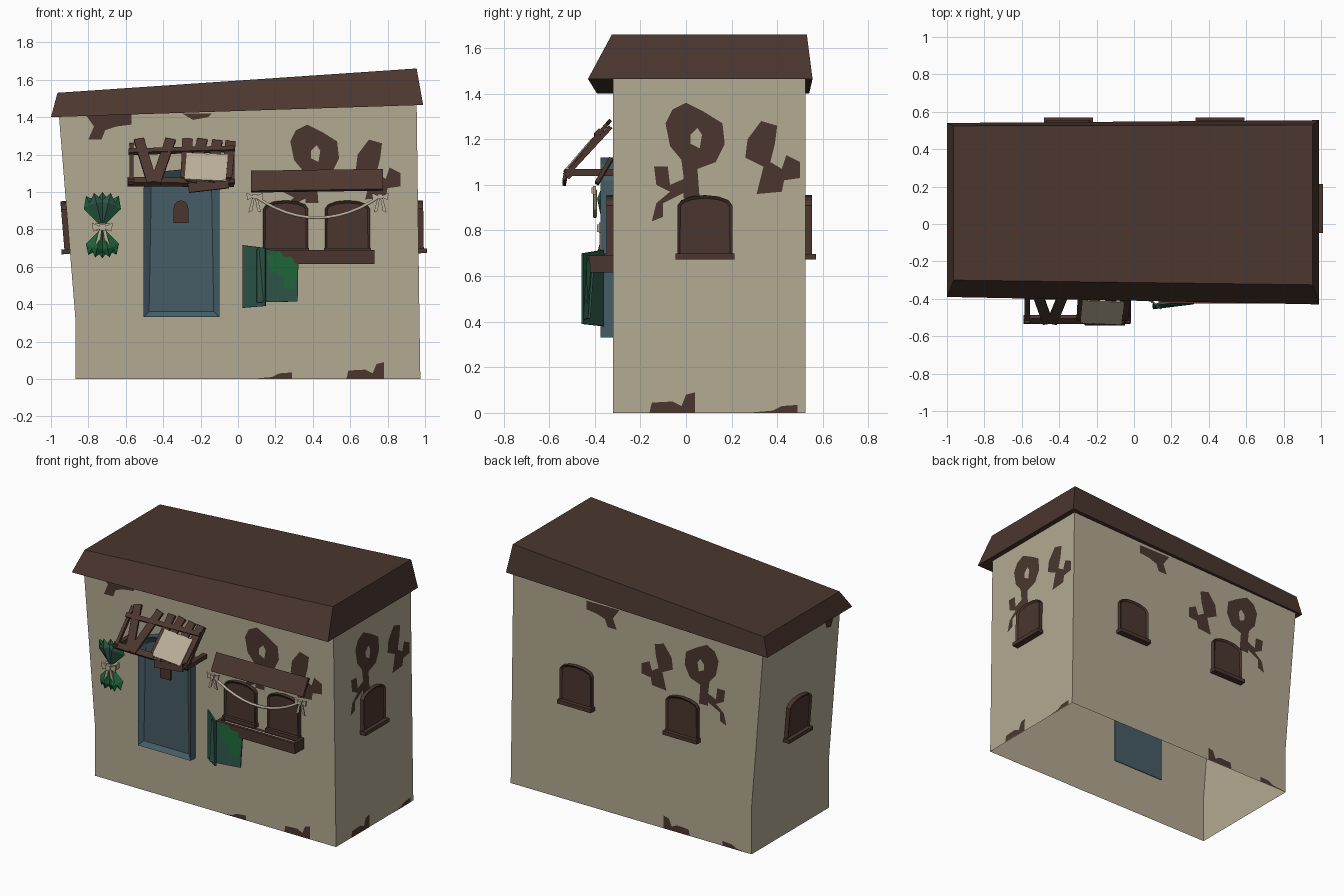
import bpy, bmesh, math
from mathutils import Matrix, Vector

if "Cube" in bpy.data.objects:
    bpy.data.objects.remove(bpy.data.objects["Cube"])


def material(name, rgb):
    m = bpy.data.materials.new(name)
    m.use_nodes = True
    m.diffuse_color = (*rgb, 1)
    m.node_tree.nodes["Principled BSDF"].inputs["Base Color"].default_value = (*rgb, 1)
    return m


PLASTER = material("beige plaster", (0.45, 0.40, 0.29))
BROWN = material("dark brown wood", (0.07, 0.037, 0.028))
BLUE = material("blue grey paint", (0.062, 0.11, 0.135))
TEAL = material("teal cloth", (0.026, 0.09, 0.066))
GREEN = material("leaf green", (0.012, 0.13, 0.04))
CREAM = material("cream cloth", (0.50, 0.43, 0.32))


def finish(name, bm, mat):
    bmesh.ops.recalc_face_normals(bm, faces=bm.faces)
    me = bpy.data.meshes.new(name)
    bm.to_mesh(me)
    bm.free()
    me.materials.append(mat)
    ob = bpy.data.objects.new(name, me)
    bpy.context.collection.objects.link(ob)
    return ob


def loft(name, lower, upper, mat, caps=True):
    """Join two matching rings of points."""
    bm = bmesh.new()
    a = [bm.verts.new(p) for p in lower]
    b = [bm.verts.new(p) for p in upper]
    n = len(a)
    for i in range(n):
        bm.faces.new((a[i], a[(i + 1) % n], b[(i + 1) % n], b[i]))
    if caps:
        bm.faces.new(a[::-1])
        bm.faces.new(b)
    return finish(name, bm, mat)


# Wall frames: local u runs along the wall, v up it, n outward
def frame(u, v, n, origin):
    u, v, n = Vector(u), Vector(v).normalized(), Vector(n).normalized()
    m = Matrix((u, v, n)).transposed().to_4x4()
    m.translation = origin
    return m


FRONT = frame((1, 0, 0), (0, 0, 1), (0, -1, 0), (0, -0.32, 0))
BACK = frame((-1, 0, 0), (0, 0, 1), (0, 1, 0), (0, 0.525, 0))
RIGHT = frame((0, 1, 0), (-0.014, 0, 1), (1, 0, 0.014), (0.975, 0, 0))
LEFT = frame((0, -1, 0), (-0.084, 0, 1), (-1, 0, -0.084), (-0.842, 0, 0))


def prism(name, pts, fr, n0, n1, mat, inset=0, recess=0):
    """Extrude an outline from a wall, with an optional recessed front."""
    bm = bmesh.new()
    lo = [bm.verts.new(fr @ Vector((u, v, n0))) for u, v in pts]
    hi = [bm.verts.new(fr @ Vector((u, v, n1))) for u, v in pts]
    k = len(pts)
    for i in range(k):
        bm.faces.new((lo[i], lo[(i + 1) % k], hi[(i + 1) % k], hi[i]))
    bm.faces.new(lo[::-1])
    top = bm.faces.new(hi)
    bm.normal_update()
    if inset:
        bmesh.ops.inset_region(bm, faces=[top], thickness=inset, depth=-recess)
    return finish(name, bm, mat)


def slab(name, u0, u1, v0, v1, n0, n1, mat, fr=FRONT):
    return prism(name, [(u0, v0), (u1, v0), (u1, v1), (u0, v1)], fr, n0, n1, mat)


def patch(name, pts, fr, mat=BROWN, shift=0, flip=1, n=0.004):
    bm = bmesh.new()
    bm.faces.new([bm.verts.new(fr @ Vector((flip * (u + shift), v, n))) for u, v in pts])
    if flip < 0:
        bmesh.ops.reverse_faces(bm, faces=bm.faces)
    me = bpy.data.meshes.new(name)
    bm.to_mesh(me)
    bm.free()
    me.materials.append(mat)
    bpy.context.collection.objects.link(bpy.data.objects.new(name, me))


def beam(name, a, b, width, thick, mat, up=(0, -0.7, 0.7)):
    a, b = Vector(a), Vector(b)
    d = (b - a).normalized()
    side = d.cross(Vector(up)).normalized() * width / 2
    nor = side.cross(d).normalized() * thick / 2
    ring = (side + nor, side - nor, -side - nor, -side + nor)
    return loft(name, [a + r for r in ring], [b + r for r in ring], mat)


# Leaning walls, open underneath
def wall_ring(x0, x1, z0, z1):
    return [(x0, -0.32, z0), (x1, -0.32, z1), (x1, 0.525, z1), (x0, 0.525, z0)]


base, knee, eave = wall_ring(-0.87, 0.975, 0, 0), wall_ring(-0.87, 0.97, 0.33, 0.33), wall_ring(-0.96, 0.955, 1.44, 1.48)
loft("lower_walls", base, knee, PLASTER, False)
loft("upper_walls", knee, eave, PLASTER, False)

# Sloping roof
loft("roof",
     [(-1, -0.39, 1.40), (0.99, -0.43, 1.465), (0.99, 0.555, 1.465), (-1, 0.54, 1.40)],
     [(-0.965, -0.30, 1.53), (0.955, -0.325, 1.66), (0.955, 0.53, 1.66), (-0.965, 0.525, 1.53)], BROWN)


# Arched shutters with sills
def arch(c, half, z0, z1, rise, steps=6):
    top = [(c + half * math.cos(math.pi * i / steps), z1 - rise + rise * math.sin(math.pi * i / steps))
           for i in range(steps + 1)]
    return [(c - half, z0), (c + half, z0)] + top


def window(name, fr, c, sill=True):
    prism(name, arch(c, 0.12, 0.68, 0.955, 0.045), fr, -0.01, 0.028, BROWN, 0.014, 0.01)
    if sill:
        slab(name + "_sill", c - 0.13, c + 0.13, 0.672, 0.698, -0.01, 0.045, BROWN, fr)


window("right_window", RIGHT, 0.083)
window("left_window", LEFT, -0.09)
window("back_window_a", BACK, -0.46)
window("back_window_b", BACK, 0.35)
window("front_window_a", FRONT, 0.255, False)
window("front_window_b", FRONT, 0.585, False)

# Ledge and plank canopy at the front windows
slab("window_ledge", 0.13, 0.73, 0.615, 0.66, 0, 0.1, BROWN)
slab("ledge_rail", 0.13, 0.73, 0.655, 0.69, 0.085, 0.105, BROWN)
for x in (0.13, 0.71):
    slab("ledge_end", x, x + 0.02, 0.655, 0.69, 0, 0.09, BROWN)
slab("ledge_lining", 0.15, 0.71, 0.66, 0.666, 0.03, 0.084, CREAM)
for i, x in enumerate((0.14, 0.47)):
    slab("front_sill", x - 0.01, x + 0.24, 0.675, 0.70, 0, 0.04, BROWN)
beam("window_canopy", (0.07, -0.36, 1.055), (0.775, -0.36, 1.065), 0.125, 0.018, BROWN, (0, -0.85, 0.5))

# Door with arched surround and little hatch
door_shape = arch(-0.3025, 0.2025, 0.33, 1.12, 0.1, 8)
prism("door", door_shape, FRONT, -0.005, 0.055, BLUE, 0.042, 0.025)
prism("door_hatch", arch(-0.305, 0.04, 0.835, 0.955, 0.045), FRONT, 0.02, 0.04, BROWN)

# Broken slatted porch roof
SLOPE_TOP, SLOPE_LOW = (-0.335, 1.28), (-0.53, 1.05)


def slat(x0, x1, t0=0.0, t1=1.0, width=0.055):
    at = lambda x, t: (x, *(p + (q - p) * t for p, q in zip(SLOPE_TOP, SLOPE_LOW)))
    beam("porch_slat", at(x0, t0), at(x1, t1), width, 0.015, BROWN)


for x0, x1, t0, t1 in ((-0.53, -0.46, 0, 1), (-0.36, -0.44, 0, 1), (-0.27, -0.28, 0, 0.9),
                       (-0.19, -0.25, 0, 1), (-0.11, -0.15, 0.03, 1), (-0.04, -0.06, 0.05, 0.9)):
    slat(x0, x1, t0, t1)
for x in (-0.57, -0.03):
    beam("porch_arm", (x, -0.32, 1.055), (x, -0.53, 1.055), 0.03, 0.03, BROWN, (0, 0, 1))
    beam("porch_rafter", (x, -0.33, 1.255), (x, -0.52, 1.05), 0.022, 0.02, BROWN)
beam("porch_top_rail", (-0.585, -0.385, 1.215), (-0.02, -0.385, 1.23), 0.03, 0.02, BROWN)
beam("porch_front_rail", (-0.59, -0.51, 1.055), (-0.02, -0.51, 1.05), 0.04, 0.03, BROWN)
beam("porch_loose_board", (-0.265, -0.53, 1.02), (-0.05, -0.53, 1.045), 0.05, 0.015, BROWN, (0, -1, 0.2))
beam("porch_cloth", (-0.28, -0.465, 1.135), (-0.06, -0.475, 1.125), 0.185, 0.012, CREAM, (0, -0.75, 0.65))


# Ribbon bows
def bow(name, x, z, s, n):
    for side in (-1, 1):
        pts = lambda *uv: [(x + side * s * u, z + s * v) for u, v in uv]
        prism(name + "_loop", pts((0, 0), (0.9, -0.4), (1, 0.45)), FRONT, n, n + 0.012, CREAM)
        prism(name + "_tail", pts((0, 0), (0.3, -0.1), (0.75, -1.9), (0.3, -1.7)), FRONT, n, n + 0.009, CREAM)
    slab(name + "_knot", x - 0.3 * s, x + 0.3 * s, z - 0.3 * s, z + 0.3 * s, n, n + 0.02, CREAM)


for x in (0.09, 0.76):
    bow("garland_bow", x, 0.975, 0.045, 0.075)

# Sagging garland
curve = bpy.data.curves.new("garland", "CURVE")
curve.dimensions = "3D"
curve.bevel_depth = 0.009
curve.bevel_resolution = 1
spline = curve.splines.new("POLY")
spline.points.add(12)
for i, p in enumerate(spline.points):
    t = i / 6 - 1
    p.co = (0.425 + 0.335 * t, -0.40, 0.862 + 0.115 * t * t, 1)
curve.materials.append(CREAM)
bpy.context.collection.objects.link(bpy.data.objects.new("garland", curve))


# Hanging herb bunch: folded leaves fanned above and below the tie
def leaf(angle, length, width, mat, depth):
    d = Vector((math.sin(angle), 0, math.cos(angle)))
    s = Vector((d.z, 0, -d.x)) * width / 2
    root = Vector((-0.725, -0.335, 0.81))
    out = Vector((0, -depth, 0))
    mid = root + d * length * 0.7 + out
    tip = root + d * length + out * 0.6
    fold = Vector((0, 0.025, 0))
    bm = bmesh.new()
    r, m, t, a, b = [bm.verts.new(p) for p in (root + out * 0.5, mid, tip, mid + s + fold, mid - s + fold)]
    for f in ((r, a, m), (a, t, m), (t, b, m), (b, r, m), (r, b, t, a)):
        bm.faces.new(f)
    finish("herb_leaf", bm, mat)


for i in range(5):
    k = i - 2
    mat = TEAL if i % 2 else GREEN
    leaf(k * 0.24, 0.19, 0.085, mat, 0.035 + 0.02 * (i % 2))
    leaf(math.pi + k * 0.24, 0.165, 0.075, GREEN, 0.035 + 0.02 * (i % 2))
slab("herb_tie", -0.765, -0.685, 0.795, 0.83, 0, 0.05, CREAM)
bow("herb_bow", -0.725, 0.81, 0.055, 0.05)

# Folded cloth hung over the ledge
hang = frame((0.99, 0.12, 0), (0, 0.07, 1), (0.12, -1, 0.07), (0.1, -0.475, 0))
prism("cloth_front", [(0, 0.41), (0.22, 0.415), (0.225, 0.685), (0, 0.695)], hang, 0, 0.01, TEAL)
patch("cloth_stain", [(0.05, 0.66), (0.08, 0.58), (0.14, 0.54), (0.15, 0.48), (0.2, 0.48),
                      (0.22, 0.56), (0.22, 0.68), (0.12, 0.685)], hang, GREEN, n=0.013)
fold = frame((0.8, -0.6, 0), (0, 0, 1), (-0.6, -0.8, 0), (0.03, -0.36, 0))
prism("cloth_back", [(0, 0.38), (0.15, 0.39), (0.15, 0.70), (0, 0.715)], fold, 0, 0.01, TEAL)

# Worn plaster patches, one splash repeated on three walls
BLOB = [(-0.01, 0.94), (0.06, 0.94), (0.05, 1.07), (0.13, 1.1), (0.17, 1.18), (0.16, 1.27), (0.08, 1.32),
        (0.0, 1.36), (-0.06, 1.33), (-0.09, 1.27), (-0.07, 1.17), (-0.02, 1.11), (-0.01, 1.03)]
DRIP = [(-0.15, 0.84), (-0.1, 0.86), (-0.1, 0.92), (0.0, 0.97), (0.0, 1.03), (-0.07, 1.0), (-0.08, 1.08),
        (-0.14, 1.08), (-0.13, 1.0), (-0.07, 0.97), (-0.13, 0.92)]
FORK = [(0.31, 0.96), (0.42, 0.97), (0.43, 1.02), (0.5, 1.03), (0.5, 1.1), (0.44, 1.13), (0.42, 1.07),
        (0.37, 1.1), (0.39, 1.18), (0.4, 1.26), (0.33, 1.28), (0.27, 1.2), (0.26, 1.12), (0.34, 1.08)]
CHIP = [(0.02, 1.18), (0.06, 1.16), (0.07, 1.22), (0.05, 1.25), (0.02, 1.22)]
FOOT = [(-0.06, 0.002), (0.14, 0.002), (0.14, 0.09), (0.1, 0.08), (0.08, 0.03), (0.04, 0.05), (-0.05, 0.045)]
SMEAR = [(0, 0.002), (0.2, 0.002), (0.2, 0.035), (0.13, 0.03), (0.09, 0.01)]
EAVE = [(0, 1.42), (0.25, 1.42), (0.25, 1.36), (0.17, 1.35), (0.11, 1.33), (0.09, 1.28), (0.02, 1.28), (0.05, 1.35)]
for fr, shift, flip in ((FRONT, 0.37, 1), (RIGHT, 0, 1), (BACK, -0.53, -1)):
    for name, shape in (("splash", BLOB), ("drip", DRIP), ("fork", FORK)):
        patch("worn_" + name, shape, fr, shift=shift, flip=flip)
    patch("plaster_chip", CHIP, fr, PLASTER, shift, flip, 0.006)
for fr, foot, smear, flip in ((FRONT, 0.64, 0.09, 1), (RIGHT, -0.1, 0.29, 1), (BACK, -0.34, -0.85, -1)):
    patch("worn_foot", FOOT, fr, shift=foot, flip=flip)
    patch("worn_smear", SMEAR, fr, shift=smear, flip=flip)
patch("worn_eave", EAVE, FRONT, shift=-0.82)
patch("worn_eave", EAVE, BACK, shift=0.14, flip=-1)
patch("worn_eave_small", [(0, 1.42), (0.16, 1.42), (0.14, 1.4), (0.06, 1.385)], FRONT, shift=-0.3)
patch("worn_eave_left", [(0.13, 1.42), (0.25, 1.42), (0.22, 1.32), (0.17, 1.33)], LEFT)
